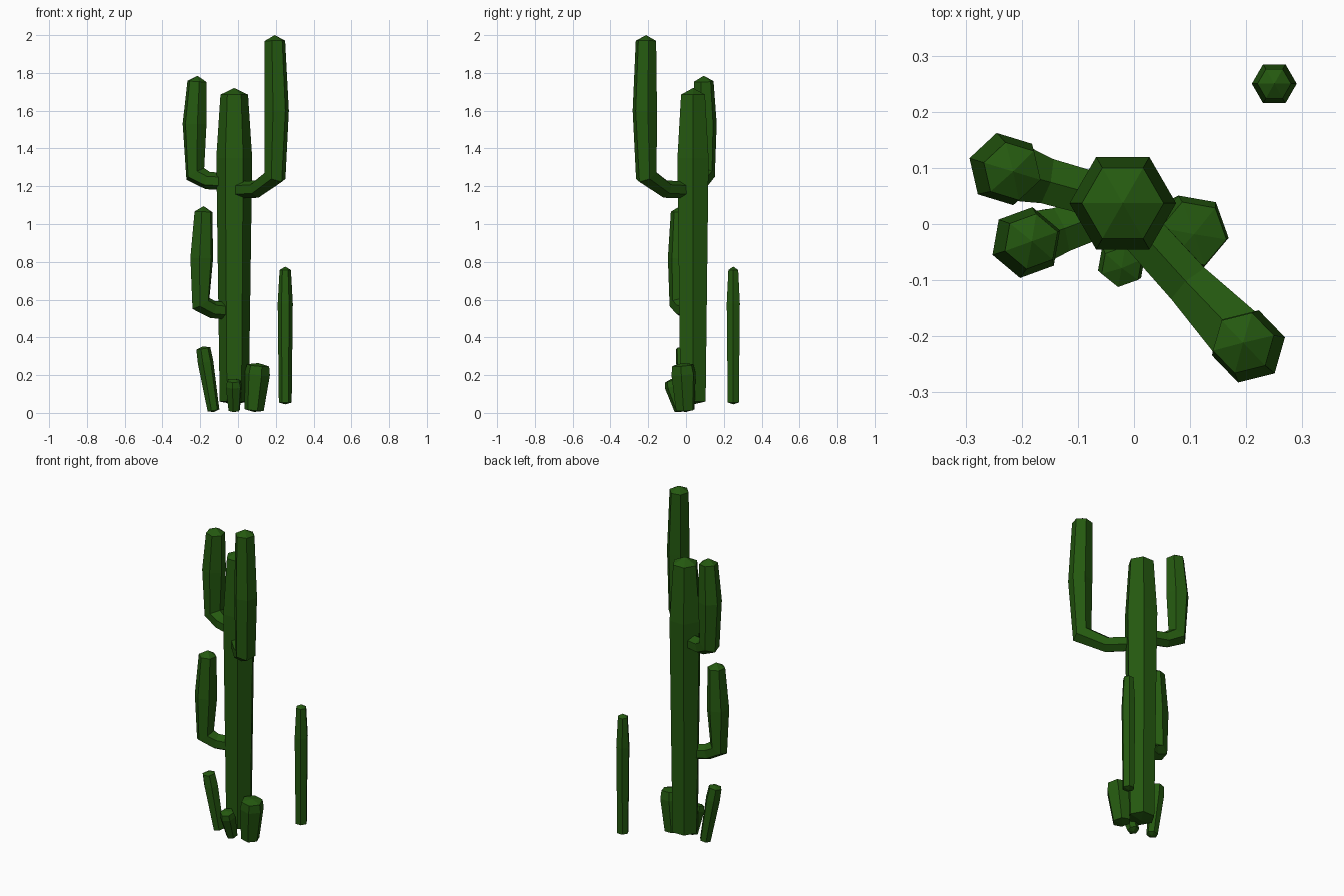
import bpy, bmesh
from math import sin, cos, pi, radians
from mathutils import Vector

cube = bpy.data.objects.get("Cube")
if cube:
    bpy.data.objects.remove(cube)

SIDES = 6
green = bpy.data.materials.new("cactus green")
green.use_nodes = True
COLOR = (0.018, 0.1, 0.005, 1)
green.diffuse_color = COLOR
green.node_tree.nodes["Principled BSDF"].inputs["Base Color"].default_value = COLOR


def stem(name, azimuth, rings, tip, base=0.01):
    """Six-sided tube through rings (x, y, z, radius) with a low pointed cap at
    each end; one edge of the tube faces the azimuth (degrees)."""
    a = radians(azimuth)
    side = Vector((-sin(a), cos(a), 0))
    pts = [Vector(r[:3]) for r in rings]
    steps = [(q - p).normalized() for p, q in zip(pts, pts[1:])]
    bm = bmesh.new()
    loops = []
    for i, (p, ring) in enumerate(zip(pts, rings)):
        t = (steps[max(i - 1, 0)] + steps[min(i, len(steps) - 1)]).normalized()
        u = side.cross(t).normalized()
        v = t.cross(u)
        loops.append([bm.verts.new(p + ring[3] * (u * cos(k * 2 * pi / SIDES)
                                                  + v * sin(k * 2 * pi / SIDES)))
                      for k in range(SIDES)])
    bottom = bm.verts.new(pts[0] - steps[0] * base)
    top = bm.verts.new(pts[-1] + steps[-1] * tip)
    for k in range(SIDES):
        n = (k + 1) % SIDES
        for lo, hi in zip(loops, loops[1:]):
            bm.faces.new((lo[k], lo[n], hi[n], hi[k]))
        bm.faces.new((bottom, loops[0][n], loops[0][k]))
        bm.faces.new((top, loops[-1][k], loops[-1][n]))
    bmesh.ops.recalc_face_normals(bm, faces=bm.faces)
    mesh = bpy.data.meshes.new(name)
    bm.to_mesh(mesh)
    bm.free()
    mesh.materials.append(green)
    obj = bpy.data.objects.new(name, mesh)
    bpy.context.collection.objects.link(obj)
    return obj


# Main trunk and the separate slim cactus
stem("trunk", 0, [(-.02, .037, .06, .077), (-.02, .037, 1.35, .095),
                  (-.02, .037, 1.685, .073)], .035, .015)
stem("slim_cactus", 0, [(.25, .25, .055, .034), (.25, .25, .58, .04),
                        (.25, .25, .757, .03)], .018)

# Bent arms: level part, elbow, then a slightly bulging upright
stem("front_left_arm", -46, [(0, 0, 1.18, .045), (.1, -.11, 1.185, .047),
                             (.196, -.21, 1.255, .06), (.204, -.218, 1.6, .067),
                             (.195, -.212, 1.97, .056)], .03)
stem("back_right_arm", 163, [(-.06, .05, 1.225, .045), (-.16, .078, 1.23, .047),
                             (-.226, .097, 1.265, .058), (-.23, .098, 1.53, .066),
                             (-.217, .094, 1.755, .053)], .03)
stem("low_right_arm", 200, [(-.05, .02, .54, .045), (-.135, -.012, .548, .047),
                            (-.196, -.033, .58, .056), (-.192, -.033, .82, .064),
                            (-.183, -.031, 1.065, .05)], .03)

# Leaning shoots round the foot
stem("tall_shoot", 190, [(-.13, 0, .014, .032), (-.172, -.013, .27, .042),
                         (-.184, -.018, .342, .038)], .01)
stem("wide_shoot", -10, [(.085, -.004, .015, .052), (.102, -.013, .205, .068),
                         (.106, -.017, .252, .06)], .012)
stem("small_shoot", 260, [(-.02, -.03, .014, .032), (-.022, -.068, .14, .045),
                          (-.022, -.076, .17, .038)], .01)
